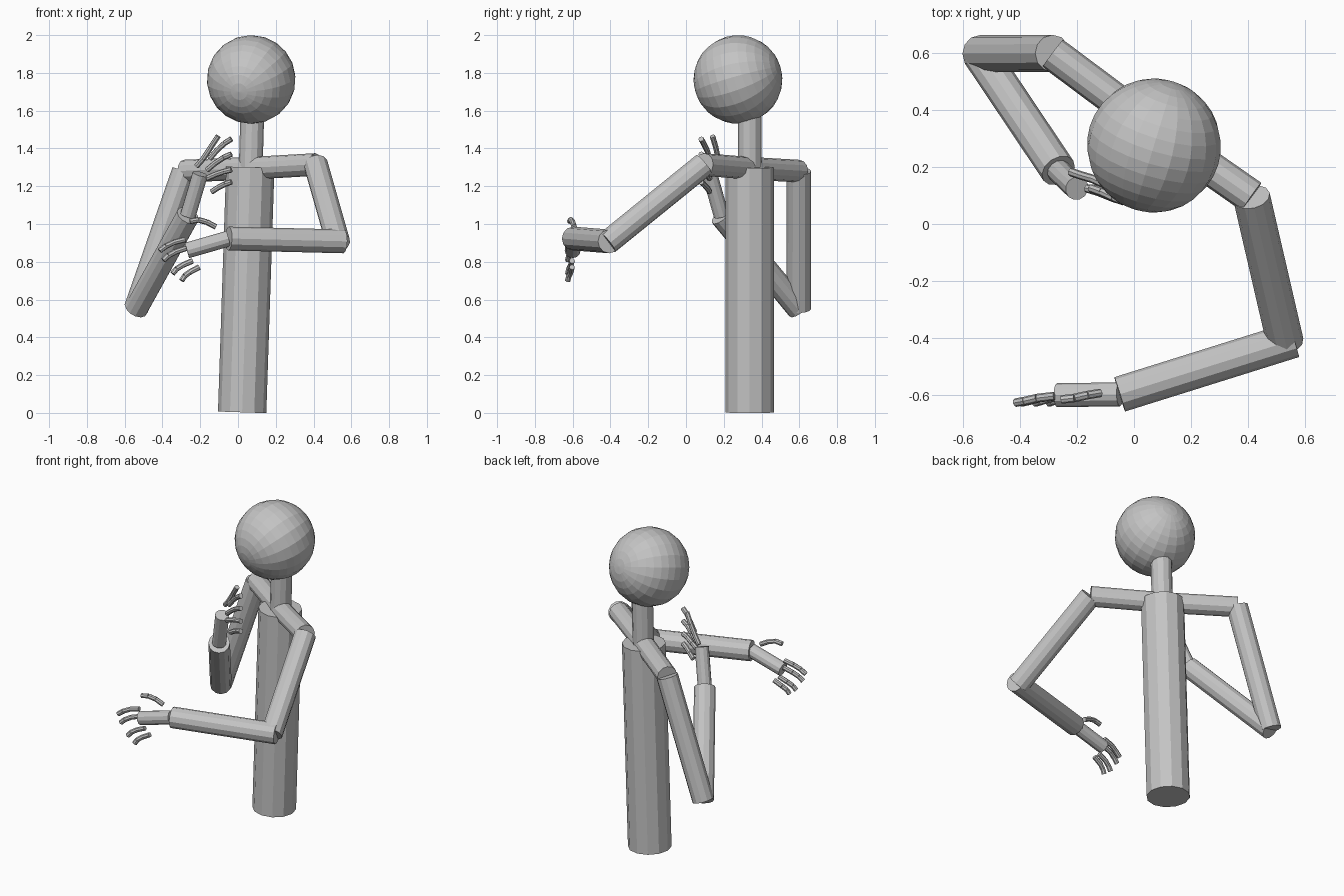
import bpy
import bmesh
from mathutils import Vector, Matrix

if "Cube" in bpy.data.objects:
    bpy.data.objects.remove(bpy.data.objects["Cube"])

grey = bpy.data.materials.new("plain grey")
grey.diffuse_color = (0.55, 0.55, 0.55, 1)
grey.use_nodes = True
grey.node_tree.nodes["Principled BSDF"].inputs["Base Color"].default_value = grey.diffuse_color


def finish(name, bm):
    mesh = bpy.data.meshes.new(name)
    bm.to_mesh(mesh)
    bm.free()
    mesh.materials.append(grey)
    obj = bpy.data.objects.new(name, mesh)
    bpy.context.collection.objects.link(obj)
    return obj


def add_rod(bm, a, b, radius, sides):
    """Closed cylinder running from point a to point b."""
    a, b = Vector(a), Vector(b)
    turn = (b - a).to_track_quat('Z', 'Y').to_matrix().to_4x4()
    bmesh.ops.create_cone(bm, cap_ends=True, segments=sides,
                          radius1=radius, radius2=radius, depth=(b - a).length,
                          matrix=Matrix.Translation((a + b) / 2) @ turn)


def rod(name, a, b, radius, sides=12):
    bm = bmesh.new()
    add_rod(bm, a, b, radius, sides)
    return finish(name, bm)


def finger(name, points, radius=0.015):
    """Chain of short jointed rods."""
    bm = bmesh.new()
    for a, b in zip(points, points[1:]):
        add_rod(bm, a, b, radius, 8)
    return finish(name, bm)


# Head: faceted ball with its poles tipped toward the face
bm = bmesh.new()
tilt = Vector((-0.28, -0.92, -0.28)).to_track_quat('Z', 'Y').to_matrix().to_4x4()
bmesh.ops.create_uvsphere(bm, u_segments=20, v_segments=16, radius=0.235,
                          matrix=Matrix.Translation((0.07, 0.275, 1.765)) @ tilt)
finish("head", bm)

# Trunk and neck
rod("torso", (0.022, 0.337, 0.003), (0.065, 0.337, 1.3), 0.128)
rod("neck", (0.067, 0.337, 1.28), (0.076, 0.337, 1.6), 0.063)

# Arms: collar bar, upper arm, forearm, palm
collar = (0.065, 0.337, 1.295)
arms = {
    "forward": [collar, (0.412, 0.095, 1.315), (0.53, -0.415, 0.902),
                (-0.05, -0.597, 0.923), (-0.27, -0.60, 0.86)],
    "raised": [collar, (-0.285, 0.598, 1.28), (-0.54, 0.597, 0.55),
               (-0.265, 0.187, 1.045), (-0.2, 0.125, 1.265)],
}
parts = [("shoulder", 0.06), ("upper_arm", 0.065), ("forearm", 0.063), ("palm", 0.042)]
for side, joints in arms.items():
    for (part, radius), a, b in zip(parts, joints, joints[1:]):
        if part == "forearm" and side == "forward":
            a = (0.56, -0.406, 0.908)
        rod(side + "_" + part, a, b, radius)

# Forward hand: thumb above, four drooping fingers
finger("forward_thumb", [(-0.255, -0.615, 1.015), (-0.21, -0.61, 1.022),
                         (-0.165, -0.6, 1.01), (-0.118, -0.592, 0.985)])
for i, (x, z) in enumerate([(-0.28, 0.918), (-0.275, 0.872), (-0.24, 0.805), (-0.205, 0.772)]):
    drop = 0.004 * i
    finger(f"forward_finger_{i + 1}",
           [(x, -0.603, z), (x - 0.06 + 0.003 * i, -0.61, z - 0.015 - drop),
            (x - 0.102 + 0.008 * i, -0.62, z - 0.035 - drop),
            (x - 0.135 + 0.014 * i, -0.626, z - 0.06 - drop)])

# Raised hand: thumb at the back, four fingers fanned sideways
finger("raised_thumb", [(-0.22, 0.182, 1.305), (-0.185, 0.17, 1.345),
                        (-0.145, 0.158, 1.405), (-0.105, 0.14, 1.465)])
spread = [(-0.15, 1.345, 0.105), (-0.165, 1.285, 0.085),
          (-0.165, 1.242, 0.045), (-0.14, 1.17, 0.053)]
for i, (x, z, rise) in enumerate(spread):
    end = (-0.035, 0.08, z + rise)
    finger(f"raised_finger_{i + 1}",
           [(x, 0.125, z), (x * 0.67 - 0.012, 0.112, z + rise * 0.42),
            (x * 0.3 - 0.024, 0.092, z + rise * 0.8), end])
